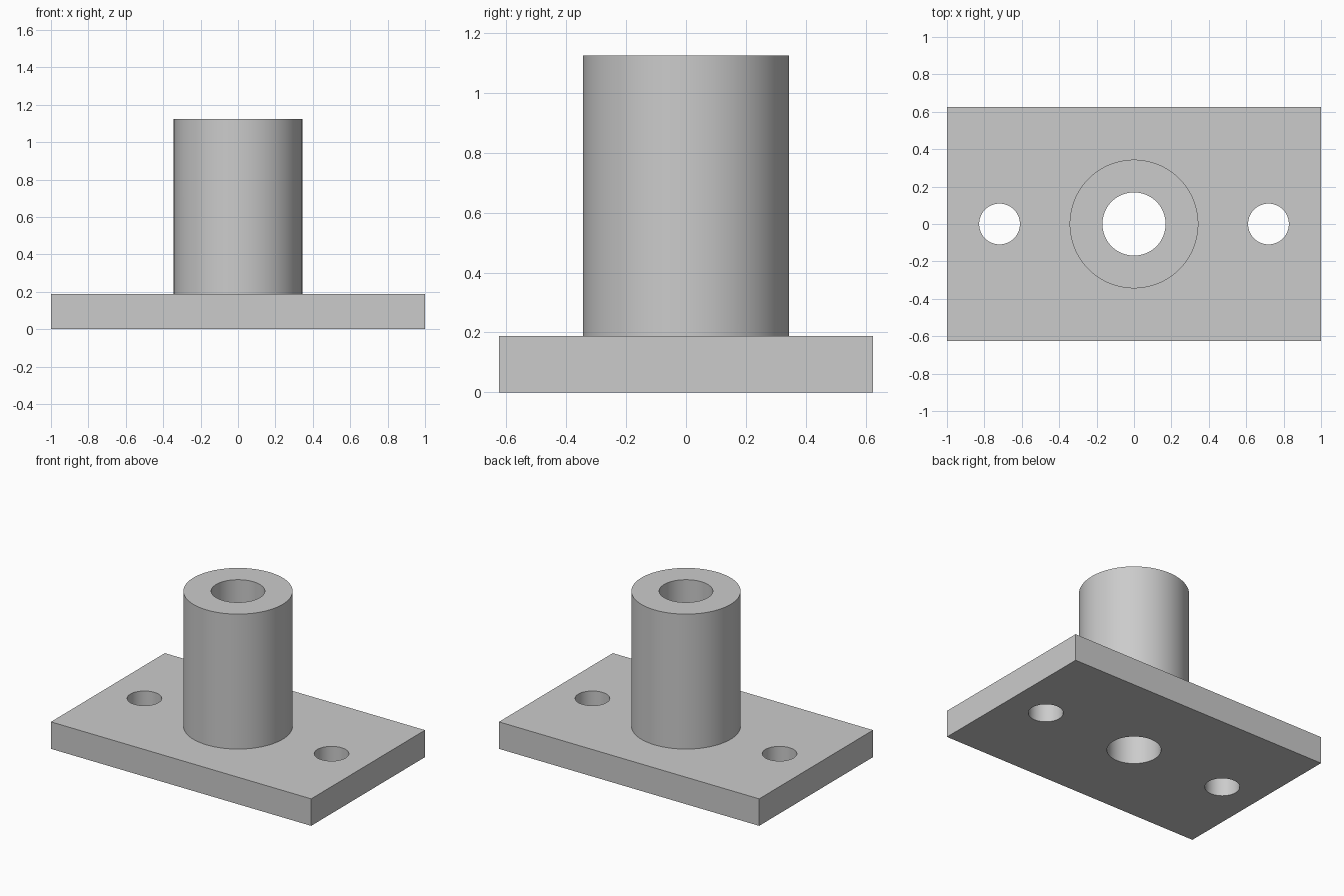
import bpy
import math

default_cube = bpy.data.objects.get("Cube")
if default_cube:
    bpy.data.objects.remove(default_cube, do_unlink=True)

PLATE_X, PLATE_Y, PLATE_Z = 2.0, 1.25, 0.1875
BOSS_RADIUS, BOSS_TOP = 0.344, 1.125
BORE_RADIUS = 0.169
BOLT_RADIUS, BOLT_X = 0.109, 0.719

grey = bpy.data.materials.new("plain grey")
grey.use_nodes = True
colour = (0.6, 0.6, 0.6, 1)
grey.diffuse_color = colour
grey.node_tree.nodes["Principled BSDF"].inputs["Base Color"].default_value = colour


def cylinder(name, radius, bottom, top, x=0):
    bpy.ops.mesh.primitive_cylinder_add(
        vertices=96, radius=radius, depth=top - bottom,
        location=(x, 0, (bottom + top) / 2))
    obj = bpy.context.object
    obj.name = name
    obj.data.materials.append(grey)
    return obj


def combine(target, other, operation):
    """Apply a boolean to the target and discard the helper solid."""
    mod = target.modifiers.new(other.name, 'BOOLEAN')
    mod.operation = operation
    mod.solver = 'EXACT'
    mod.object = other
    bpy.context.view_layer.objects.active = target
    bpy.ops.object.modifier_apply(modifier=mod.name)
    bpy.data.objects.remove(other, do_unlink=True)


# Rectangular base plate
bpy.ops.mesh.primitive_cube_add(size=1, location=(0, 0, PLATE_Z / 2))
body = bpy.context.object
body.name = "flanged_bushing"
body.scale = (PLATE_X, PLATE_Y, PLATE_Z)
bpy.ops.object.transform_apply(location=True, rotation=False, scale=True)
body.data.materials.append(grey)

# Upright boss, joined to the plate
combine(body, cylinder("boss", BOSS_RADIUS, PLATE_Z / 2, BOSS_TOP), 'UNION')

# Central bore and the two bolt holes, all cut right through
combine(body, cylinder("bore", BORE_RADIUS, -0.1, BOSS_TOP + 0.1), 'DIFFERENCE')
for side in (-1, 1):
    hole = cylinder("bolt_hole", BOLT_RADIUS, -0.1, PLATE_Z + 0.1, side * BOLT_X)
    combine(body, hole, 'DIFFERENCE')

# Smooth round walls with crisp rims
bpy.ops.object.select_all(action='DESELECT')
body.select_set(True)
bpy.context.view_layer.objects.active = body
bpy.ops.object.shade_smooth_by_angle(angle=math.radians(30))
